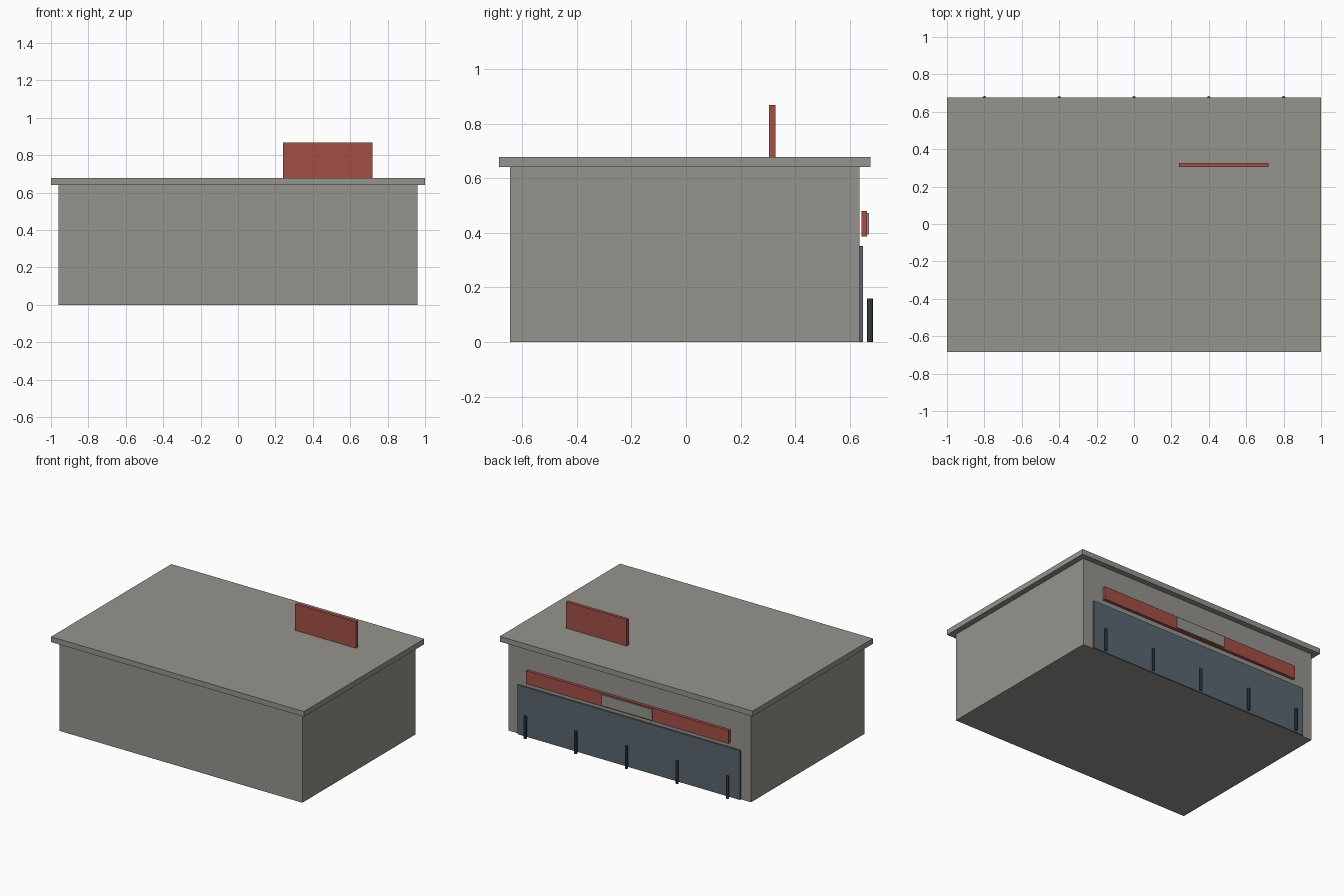
import bpy

if "Cube" in bpy.data.objects:
    bpy.data.objects.remove(bpy.data.objects["Cube"])

def material(name, rgb):
    m = bpy.data.materials.new(name)
    m.diffuse_color = (*rgb, 1.0)
    m.use_nodes = True
    m.node_tree.nodes["Principled BSDF"].inputs["Base Color"].default_value = m.diffuse_color
    return m

concrete = material("concrete grey", (0.30, 0.295, 0.27))
red = material("sign red", (0.37, 0.08, 0.062))
glass = material("window blue grey", (0.10, 0.135, 0.16))
dark = material("post dark grey", (0.055, 0.075, 0.09))

def box(name, x, y, z, mat):
    """Box from (min, max) ranges on each axis."""
    bpy.ops.mesh.primitive_cube_add(size=1)
    ob = bpy.context.object
    ob.name = name
    for v in ob.data.vertices:
        v.co = [r[0] + (c + 0.5) * (r[1] - r[0]) for r, c in zip((x, y, z), v.co)]
    ob.data.materials.append(mat)
    return ob

# Building shell
box("building_body", (-0.96, 0.96), (-0.644, 0.636), (0, 0.64), concrete)
box("roof_slab", (-1, 1), (-0.684, 0.676), (0.64, 0.678), concrete)

# Shopfront on the back wall
box("shopfront_window", (-0.88, 0.88), (0.632, 0.648), (0, 0.352), glass)
box("sign_band", (-0.80, 0.80), (0.642, 0.663), (0.386, 0.48), red)
box("sign_panel", (-0.20, 0.20), (0.662, 0.671), (0.394, 0.473), concrete)

# Rooftop sign board
box("roof_sign", (0.24, 0.72), (0.304, 0.327), (0.678, 0.867), red)

# Row of posts in front of the window
for i in range(5):
    bpy.ops.mesh.primitive_cylinder_add(
        vertices=8, radius=0.0105, depth=0.16,
        location=(-0.8 + 0.4 * i, 0.6735, 0.08))
    post = bpy.context.object
    post.name = f"post_{i + 1}"
    post.data.materials.append(dark)
